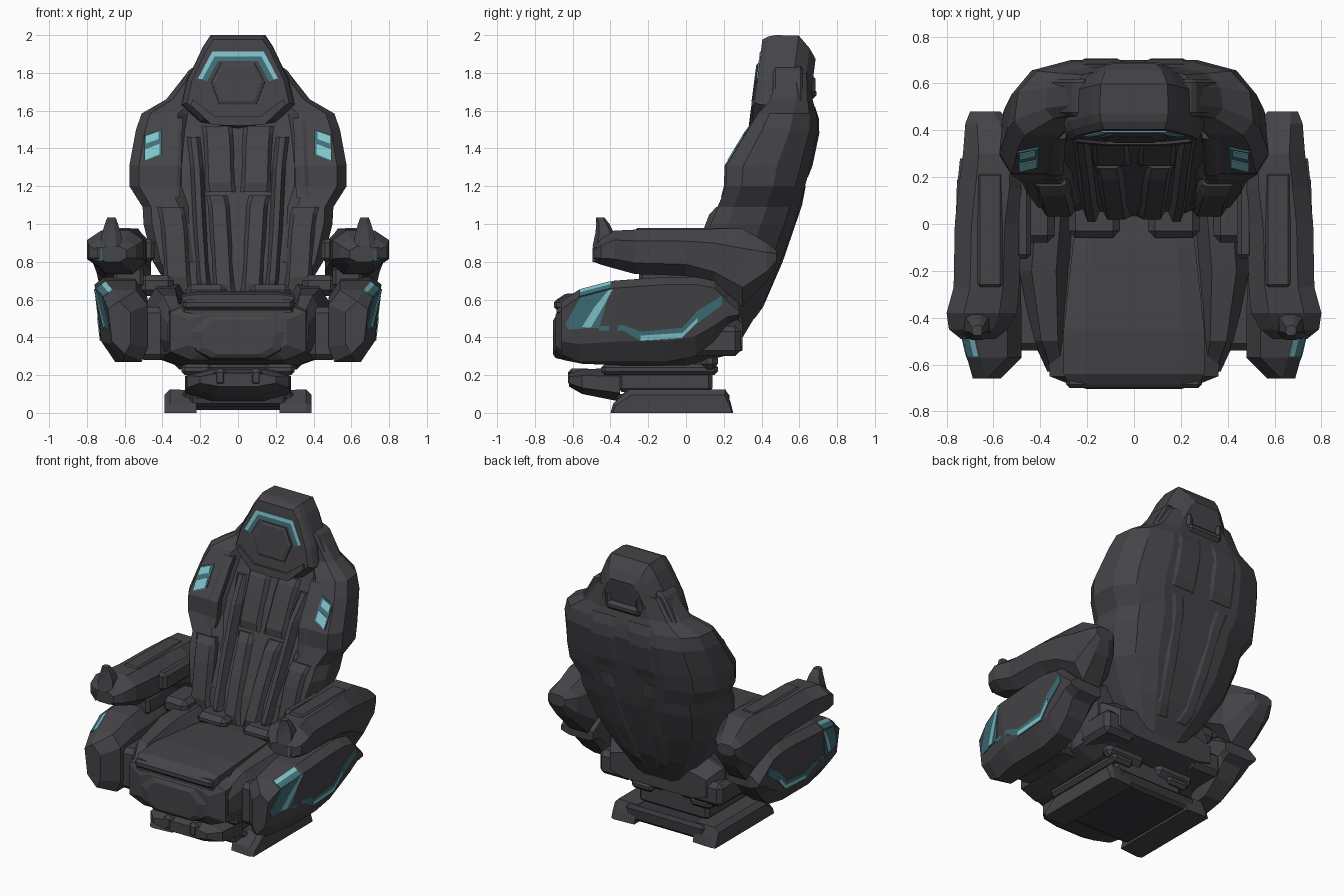
import bpy, bmesh
from mathutils import Vector

cube = bpy.data.objects.get("Cube")
if cube:
    bpy.data.objects.remove(cube)


def material(name, rgb, rough=0.7):
    m = bpy.data.materials.new(name)
    m.use_nodes = True
    m.diffuse_color = (*rgb, 1)
    node = m.node_tree.nodes["Principled BSDF"]
    node.inputs["Base Color"].default_value = (*rgb, 1)
    node.inputs["Roughness"].default_value = rough
    return m


GREY = material("charcoal grey", (0.058, 0.056, 0.063))
DARK = material("dark panel grey", (0.04, 0.037, 0.043))
TEAL = material("deep teal", (0.05, 0.16, 0.19))
GLOW = material("light teal", (0.22, 0.55, 0.6))


def finish(name, bm, mat, pair=False, bevel=0.0):
    bmesh.ops.recalc_face_normals(bm, faces=bm.faces)
    mesh = bpy.data.meshes.new(name)
    bm.to_mesh(mesh)
    bm.free()
    ob = bpy.data.objects.new(name, mesh)
    bpy.context.collection.objects.link(ob)
    mesh.materials.append(mat)
    if bevel:
        mod = ob.modifiers.new("Bevel", "BEVEL")
        mod.width, mod.segments = bevel, 1
    if pair:
        ob.modifiers.new("Mirror", "MIRROR").use_axis[0] = True
    return ob


def loft(name, rings, mat=GREY, pair=False, bevel=0.0):
    """Skin closed rings of equal length and cap both ends."""
    bm = bmesh.new()
    rows = [[bm.verts.new(p) for p in r] for r in rings]
    n = len(rows[0])
    for a, b in zip(rows, rows[1:]):
        for i in range(n):
            j = (i + 1) % n
            bm.faces.new((a[i], a[j], b[j], b[i]))
    bm.faces.new(rows[0])
    bm.faces.new(rows[-1])
    return finish(name, bm, mat, pair, bevel)


def box(name, x, y, z, mat=GREY, pair=False, bevel=0.02):
    rings = [[(x[0], y[0], h), (x[1], y[0], h), (x[1], y[1], h), (x[0], y[1], h)] for h in z]
    return loft(name, rings, mat, pair, bevel)


def ribbon(name, outer, inner, out, mat, pair=False):
    """Thin plate between two matching rows of points, raised along out."""
    out = Vector(out)
    rings = [[p, q, q + out, p + out] for p, q in
             ((Vector(a), Vector(b)) for a, b in zip(outer, inner))]
    return loft(name, rings, mat, pair)


def octagon(y, x0, x1, z0, z1, c=0.25):
    dx, dz = (x1 - x0) * c, (z1 - z0) * c
    return [(x0 + dx, y, z0), (x1 - dx, y, z0), (x1, y, z0 + dz), (x1, y, z1 - dz),
            (x1 - dx, y, z1), (x0 + dx, y, z1), (x0, y, z1 - dz), (x0, y, z0 + dz)]


def mirrored(half):
    """Complete a half outline whose first and last points lie on x = 0."""
    return half + [(-p[0], *p[1:]) for p in half[-2:0:-1]]


# Backrest shell: height, half width, wing front, middle front, rear
BACK = [(.40, .18, .20, .24, .30), (.60, .33, .05, .03, .42), (.80, .45, .07, .09, .50),
        (1.0, .50, .13, .18, .575), (1.09, .505, .17, .22, .60), (1.2, .575, .21, .27, .63),
        (1.31, .575, .215, .31, .66), (1.5, .54, .33, .40, .70), (1.585, .51, .38, .43, .69),
        (1.66, .38, .45, .45, .67), (1.8, .27, .47, .47, .66)]


def back_ring(z, w, f, c, b):
    d = b - f
    return mirrored([(0, c, z), (.52 * w, c, z), (.62 * w, f, z), (.91 * w, f, z),
                     (w, f + .2 * d, z), (.97 * w, f + .6 * d, z), (.81 * w, b - .12 * d, z),
                     (.5 * w, b, z), (0, b, z)])


def along(z, col):
    for a, b in zip(BACK, BACK[1:]):
        if a[0] <= z <= b[0]:
            return a[col] + (b[col] - a[col]) * (z - a[0]) / (b[0] - a[0])


loft("backrest_shell", [back_ring(*r) for r in BACK])


def back_pad(name, x0, x1, heights, lift, col=3, sign=-1, grow=0.0, mat=GREY):
    """Padded strip that follows the front or rear line of the backrest."""
    rings = []
    last = len(heights) - 1
    for i, z in enumerate(heights):
        y, k = along(z, col), (.3 if i in (0, last) else 1)
        g = grow * i / last
        a, b, e = x0 + g * (x0 > 0), x1 + g, .02
        top = y + sign * lift * k
        rings.append([(a, y - sign * .04, z), (b, y - sign * .04, z), (b, y, z),
                      (b - e, top, z), (a + e, top, z), (a, y, z)])
    return loft(name, rings, mat, True)


# Upholstery strips on the front, armour plates on the rear
back_pad("upper_back_pads", .012, .17, [1.17, 1.22, 1.4, 1.48, 1.52], .03, grow=.02)
back_pad("lower_back_pads", .008, .12, [.62, .68, .9, 1.1, 1.15], .035, grow=.05)
back_pad("inner_bolsters", .13, .20, [.62, .7, .95, 1.3, 1.46], .05, grow=.07)
back_pad("outer_bolsters", .24, .38, [.62, .72, .95, 1.05, 1.09], .03, col=2, grow=.05)
back_pad("wing_pads", .31, .38, [1.14, 1.2, 1.31, 1.5, 1.56], .01, col=2, grow=-.02)
back_pad("rear_plates", .03, .12, [.5, .56, .8, 1.1, 1.2], .012, col=4, sign=1, grow=.1)
back_pad("rear_shoulder_plates", .06, .24, [1.25, 1.31, 1.48, 1.56, 1.62], .01, col=4, sign=1, grow=-.02)

# Shoulder collar beside the head
loft("shoulder_collars", [[(.17, y, 1.6), (.36, y, 1.6), (.35, y, 1.66), (.26, y, 1.82), (.2, y, 1.84)]
                          for y in (.46, .62)], pair=True, bevel=.015)

# Headrest: outline shrunk along its depth and leaned back
HEAD = mirrored([(0, 2.0), (.145, 2.0), (.185, 1.94), (.27, 1.76), (.30, 1.63), (.2, 1.54), (0, 1.505)])


def lean(x, z, y):
    return (x, y + (z - 1.75) * .13, z)


def head_ring(y, s, dz=0):
    return [lean(x * s, 1.76 + dz + (z - 1.76) * s, y) for x, z in HEAD]


loft("headrest", [head_ring(.375, .9), head_ring(.405, .97), head_ring(.44, 1),
                  head_ring(.565, .99), head_ring(.63, .84, -.03), head_ring(.67, .6, -.03)])
HEX = mirrored([(0, 1.855), (.09, 1.855), (.145, 1.75), (.1, 1.63), (0, 1.63)])
loft("headrest_pad", [[lean(x * s, 1.75 + (z - 1.75) * s, y) for x, z in HEX]
                      for y, s in ((.39, 1), (.368, .97), (.36, .85))])
loft("headrest_chin", [[lean(x, z, y) for x, z in mirrored(
    [(0, 1.57), (.12, 1.57), (.24, 1.66), (.25, 1.63), (.14, 1.525), (0, 1.52)])] for y in (.40, .362)])
ARCH_OUT = [(-.212, 1.77), (-.137, 1.912), (.137, 1.912), (.212, 1.77)]
ARCH_MID = [(-.19, 1.765), (-.123, 1.888), (.123, 1.888), (.19, 1.765)]
ARCH_IN = [(-.164, 1.755), (-.106, 1.862), (.106, 1.862), (.164, 1.755)]
for name, a, b, m in (("headrest_light", ARCH_OUT, ARCH_MID, GLOW),
                      ("headrest_light_rim", ARCH_MID, ARCH_IN, TEAL)):
    ribbon(name, [lean(*p, .370) for p in a], [lean(*p, .370) for p in b], (0, .008, 0), m)
box("head_rear_handle", (-.13, .13), (.62, .69), (1.66, 1.72))
box("head_rear_brackets", (.09, .14), (.6, .685), (1.68, 1.79), pair=True)


# Wing lights: dark plate with bright bars
def wing_row(z0, z1, lift, x0, x1):
    return [(x, along(z, 2) - lift, z) for x, z in ((x0, z0), (x1, z1))]


def wing_plate(name, low, high, lift, mat, x0=.495, x1=.405):
    a, b = (wing_row(*row, lift, x0, x1) for row in (low, high))
    ribbon(name, a, b, (0, .008, 0), mat, True)


wing_plate("wing_light_frames", (1.33, 1.365), (1.47, 1.5), .009, TEAL)
wing_plate("wing_light_lower_bars", (1.338, 1.37), (1.395, 1.425), .013, GLOW, .492, .415)
wing_plate("wing_light_upper_bars", (1.425, 1.45), (1.465, 1.49), .013, GLOW, .488, .42)


# Side pods with a sloping outer face
def outer_x(y, z):
    return .75 + .12 * (z - .6) - .2 * max(0, -.38 - y)


def pod_ring(y, top, low, xi):
    h = top - low
    return [(xi, y, low + .2 * h), (xi + .03, y, low), (outer_x(y, low) - .06, y, low),
            (outer_x(y, low + .25 * h), y, low + .25 * h), (outer_x(y, top - .04), y, top - .04),
            (outer_x(y, top) - .06, y, top), (xi + .06, y, top), (xi, y, top - .2 * h)]


loft("side_pods", [pod_ring(*r) for r in (
    (-.66, .59, .31, .57), (-.57, .65, .27, .48), (-.38, .70, .27, .48), (-.1, .72, .27, .49),
    (.05, .72, .30, .5), (.15, .70, .38, .5), (.22, .63, .47, .5), (.28, .58, .50, .5))], pair=True)


def pod_strip(name, upper, lower, mat, lift=.004):
    rows = [[(outer_x(y, z) + lift, y, z) for y, z in row] for row in (upper, lower)]
    return ribbon(name, *rows, (-.008, 0, 0), mat, True)


pod_strip("pod_front_panels", [(-.64, .47), (-.56, .61), (-.40, .655)],
          [(-.62, .44), (-.52, .45), (-.46, .45)], TEAL)
pod_strip("pod_front_lights", [(-.55, .455), (-.485, .56), (-.41, .65)],
          [(-.505, .45), (-.44, .56), (-.385, .655)], GLOW, .008)
RUN = [(-.46, .45), (-.33, .45), (-.24, .395), (-.02, .41), (.06, .49), (.19, .585)]
WIDE = (.008, .015, .035, .04, .05, .035)
pod_strip("pod_lower_trims", [(y, z + w) for (y, z), w in zip(RUN, WIDE)],
          [(y, z - .015) for y, z in RUN], TEAL)
pod_strip("pod_lower_lights", [(y, z + .014) for y, z in RUN[2:5]],
          [(y, z - .013) for y, z in RUN[2:5]], GLOW, .008)


# Lights that wrap over the top edge of each pod
def pod_edge(y, drop):
    z = .70 + .263 * (y + .38) - drop
    return (outer_x(y, z) - .06 + 1.5 * drop + .003, y, z + .004)


for name, d0, d1, mat in (("pod_top_lights", .001, .017, GLOW), ("pod_top_panels", .017, .038, TEAL)):
    ribbon(name, [pod_edge(y, d0) for y in (-.565, -.40)], [pod_edge(y, d1) for y in (-.565, -.40)],
           (-.005, 0, -.006), mat, True)

# Armrests, their top pads, front lights and control sticks
loft("armrests", [octagon(*r) for r in (
    (-.49, .59, .74, .80, .88), (-.45, .54, .79, .785, .92), (-.38, .50, .80, .765, .965),
    (-.27, .49, .77, .735, .97), (0, .48, .765, .725, .97), (.15, .46, .75, .67, .975),
    (.30, .46, .73, .56, .975), (.43, .52, .72, .70, .90), (.48, .57, .70, .79, .86))], pair=True)
box("armrest_pads", (.56, .67), (-.27, .22), (.95, .98), pair=True, bevel=.012)
box("armrest_inner_rails", (.44, .51), (-.15, .25), (.80, .92), pair=True)
loft("control_sticks", [[(.67 + sx * r, y + sy * r, z) for sx, sy in
                         ((-1, -.6), (-.4, -1), (.4, -1), (1, -.6), (1, .6), (.4, 1), (-.4, 1), (-1, .6))]
                        for y, z, r in ((-.435, .88, .06), (-.43, .95, .05), (-.44, 1.0, .035),
                                        (-.455, 1.035, .022))], pair=True)
ribbon("armrest_front_lights", [(.72, -.495, .80), (.79, -.45, .82)],
       [(.72, -.495, .875), (.79, -.45, .875)], (0, .009, 0), TEAL, True)
box("armrest_posts", (.50, .66), (-.25, .2), (.66, .78), pair=True)

# Seat cushion and its front nose
loft("seat_base", [octagon(y, -w, w, a, b, .15) for y, w, a, b in (
    (-.69, .26, .33, .52), (-.65, .36, .28, .58), (-.55, .37, .26, .60), (-.3, .44, .25, .58),
    (0, .46, .25, .58), (.2, .42, .30, .58), (.3, .36, .33, .5))])
loft("seat_cushion", [octagon(y, -w, w, .52, t, .15) for y, w, t in (
    (-.685, .28, .60), (-.64, .30, .63), (-.45, .30, .645), (-.08, .26, .63), (.1, .22, .61))])
box("seat_front_lip", (-.29, .29), (-.70, -.64), (.545, .60), bevel=.015)
NOSE = mirrored([(0, .51), (.16, .51), (.25, .43), (.22, .33), (.14, .29), (0, .29)])
loft("seat_nose", [[(x * s, y, .4 + (z - .4) * s) for x, z in NOSE]
                   for y, s in ((-.64, 1.1), (-.69, 1), (-.705, .8))])
loft("thigh_bolsters", [octagon(y, a, b, .33, t) for y, a, b, t in (
    (-.63, .28, .37, .52), (-.5, .29, .43, .62), (-.2, .28, .49, .66), (.05, .26, .47, .68),
    (.18, .26, .44, .68))], pair=True)
box("hip_blocks", (.34, .52), (-.08, .16), (.62, .73), pair=True, bevel=.03)
box("lumbar_blocks", (.06, .28), (-.06, .12), (.60, .68), pair=True, bevel=.03)
box("side_brackets", (.38, .53), (-.54, -.05), (.28, .56), pair=True, bevel=.03)
box("rear_brackets", (.22, .46), (.02, .29), (.30, .46), pair=True, bevel=.03)

# Under-seat mechanism
box("swivel_column", (-.26, .26), (-.36, .14), (.11, .29))
box("slide_plates", (.14, .30), (-.45, .17), (.20, .26), pair=True)
box("rear_rollers", (.05, .34), (.08, .17), (.23, .32), GREY, True, .03)
loft("front_step", [octagon(y, -w, w, a, b) for y, w, a, b in (
    (-.62, .20, .14, .21), (-.55, .27, .10, .23), (-.35, .28, .06, .24))])
box("front_step_teeth", (.06, .13), (-.625, -.5), (.14, .235), pair=True)

# Floor base with side rails
box("base_plate", (-.30, .30), (-.34, .23), (.015, .115), DARK)
RAIL = [(-.40, 0), (-.385, .05), (-.30, .125), (.21, .125), (.235, .06), (.25, 0)]
loft("base_rails", [[(x, y * s, z * t) for y, z in RAIL]
                    for x, s, t in ((.22, .97, .95), (.36, 1, 1), (.39, .97, .75))], pair=True)
box("base_front_bar", (-.26, .26), (-.37, -.30), (.03, .10), DARK)
